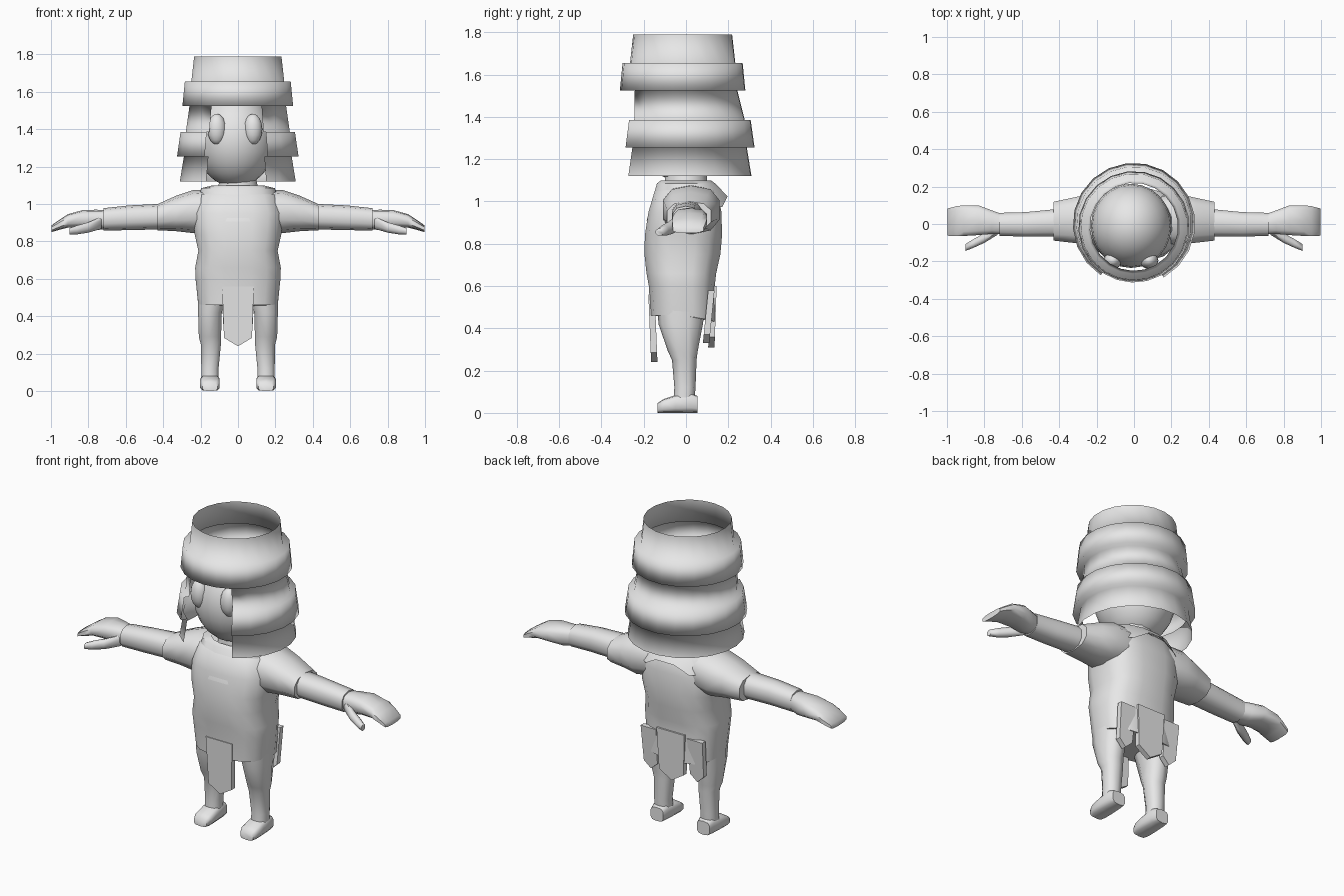
import bpy, bmesh, math
from mathutils import Vector

cube = bpy.data.objects.get("Cube")
if cube:
    bpy.data.objects.remove(cube)

grey = bpy.data.materials.new("plain_grey")
grey.use_nodes = True
GREY = (0.8, 0.8, 0.8, 1)
grey.diffuse_color = GREY
grey.node_tree.nodes["Principled BSDF"].inputs["Base Color"].default_value = GREY


def finish(name, bm, mirror=False, angle=60, closed=True):
    """Turn a bmesh into a smooth grey object, mirrored across x if asked."""
    if closed:
        bmesh.ops.recalc_face_normals(bm, faces=bm.faces)
    mesh = bpy.data.meshes.new(name)
    bm.to_mesh(mesh)
    bm.free()
    mesh.materials.append(grey)
    ob = bpy.data.objects.new(name, mesh)
    bpy.context.collection.objects.link(ob)
    bpy.ops.object.select_all(action='DESELECT')
    ob.select_set(True)
    bpy.context.view_layer.objects.active = ob
    bpy.ops.object.shade_smooth_by_angle(angle=math.radians(angle))
    if mirror:
        ob.modifiers.new("Mirror", 'MIRROR').use_mirror_merge = False
    return ob


def loft(name, sections, axis='z', n=12, box=1.0, mirror=False, hem=None, cap=True, angle=60):
    """Skin rings of (x, y, z, half width, half depth) along an axis; hem bends the last ring."""
    u, v = {'z': ((1, 0, 0), (0, 1, 0)), 'x': ((0, 1, 0), (0, 0, 1)),
            'y': ((1, 0, 0), (0, 0, 1))}[axis]
    u, v = Vector(u), Vector(v)
    bm = bmesh.new()
    rings = []
    for k, (x, y, z, a, b) in enumerate(sections):
        ring = []
        for i in range(n):
            t = math.tau * (i + 0.5) / n
            c, s = math.cos(t), math.sin(t)
            p = Vector((x, y, z)) + u * a * math.copysign(abs(c) ** box, c) \
                + v * b * math.copysign(abs(s) ** box, s)
            if hem and k == len(sections) - 1:
                p.z += hem(t)
            ring.append(bm.verts.new(p))
        rings.append(ring)
    for r, q in zip(rings, rings[1:]):
        for i in range(n):
            j = (i + 1) % n
            bm.faces.new((r[i], r[j], q[j], q[i]))
    if cap:
        bm.faces.new(rings[0])
        bm.faces.new(rings[-1])
    return finish(name, bm, mirror, angle)


def ball(name, centre, size, mirror_x=None, seg=24):
    """Ellipsoid, with a second copy at another x when given."""
    bm = bmesh.new()
    for x in [centre[0]] + ([mirror_x] if mirror_x is not None else []):
        new = bmesh.ops.create_uvsphere(bm, u_segments=seg, v_segments=seg // 2, radius=1)["verts"]
        bmesh.ops.scale(bm, vec=size, verts=new)
        bmesh.ops.translate(bm, vec=(x, centre[1], centre[2]), verts=new)
    return finish(name, bm, angle=180)


def flap(name, x0, x1, top, shoulder, tip, y_top, y_bottom, mirror=False):
    """Hanging cloth strip with a pointed end."""
    bm = bmesh.new()
    mid = (x0 + x1) / 2
    w = (x1 - x0) * 0.06
    outline = [(x0, top), (x1, top), (x1 - w, shoulder), (mid, tip), (x0 + w, shoulder)]
    slope = (y_bottom - y_top) / (tip - top)
    face = bm.faces.new([bm.verts.new((x, y_top + slope * (z - top), z)) for x, z in outline])
    ext = bmesh.ops.extrude_face_region(bm, geom=[face])["geom"]
    inward = 0.03 if y_top < 0 else -0.03
    bmesh.ops.translate(bm, vec=(0, inward, 0),
                        verts=[g for g in ext if isinstance(g, bmesh.types.BMVert)])
    return finish(name, bm, mirror, 30)


# Tiered helmet: open top, stepped rings, window in the front of the lower tiers
profile = [(0.235, 1.79), (0.25, 1.655), (0.285, 1.655), (0.298, 1.525), (0.26, 1.525),
           (0.28, 1.385), (0.308, 1.385), (0.327, 1.255), (0.29, 1.255), (0.312, 1.12)]
LEFT, RIGHT, SIDES = math.radians(29), math.radians(33), 17
arc = math.tau - LEFT - RIGHT
angles = [LEFT + arc * i / SIDES for i in range(SIDES + 1)]
angles += [math.tau - RIGHT + (LEFT + RIGHT) * i / 4 for i in (1, 2, 3)]
bm = bmesh.new()
rows = [[bm.verts.new((r * math.sin(a), -r * math.cos(a) - (0.015 if z > 1.5 else 0), z))
         for a in angles] for r, z in profile]
count = len(angles)
for k in range(len(rows) - 1):
    for i in range(count):
        if k >= 4 and i >= SIDES:
            continue
        j = (i + 1) % count
        bm.faces.new((rows[k][i], rows[k + 1][i], rows[k + 1][j], rows[k][j]))
finish("helmet", bm, angle=180, closed=False)

# Head, eyes and neck
ball("head", (-0.015, -0.01, 1.345), (0.215, 0.225, 0.255))
ball("eyes", (-0.113, -0.195, 1.4), (0.05, 0.045, 0.083), mirror_x=0.08, seg=16)
loft("neck", [(0, 0, 1.14, 0.1, 0.1), (0, 0, 1.04, 0.12, 0.11)])

# Tunic body and shoulder mantle
loft("tunic", [(0, 0.01, 1.08, 0.13, 0.11), (0, 0, 1.05, 0.21, 0.15), (0, -0.005, 0.95, 0.245, 0.175),
               (0, -0.012, 0.84, 0.235, 0.185), (0, -0.017, 0.75, 0.215, 0.182),
               (0, -0.022, 0.66, 0.232, 0.167), (0, -0.02, 0.6, 0.23, 0.158),
               (0, -0.015, 0.46, 0.215, 0.155)],
     n=16, box=0.7, hem=lambda t: -0.03 * max(0, math.sin(t)))


def mantle_hem(t):
    """Rounded bib in front, two corners with a notch behind."""
    s, c = math.sin(t), abs(math.cos(t))
    return -0.07 * -s if s < 0 else (0.05 if c < 0.25 else 0)


loft("shoulder_mantle", [(0, 0.0, 1.1, 0.14, 0.12), (0, 0.0, 1.085, 0.2, 0.14),
                         (0, 0.005, 0.975, 0.235, 0.195)],
     n=16, box=0.85, hem=mantle_hem, cap=False, angle=50)

# Skirt flaps
flap("front_flap", -0.085, 0.085, 0.56, 0.285, 0.24, -0.178, -0.165)
flap("back_flap", -0.09, 0.09, 0.6, 0.36, 0.31, 0.145, 0.135)
flap("back_side_flap", 0.1, 0.2, 0.58, 0.37, 0.33, 0.135, 0.11, mirror=True)

# Arms in overlapping pieces: sleeve, forearm, hand, thumb
loft("sleeve", [(0.12, 0.02, 0.97, 0.13, 0.11), (0.24, 0.025, 0.96, 0.14, 0.115),
                (0.33, 0.02, 0.95, 0.125, 0.095), (0.43, 0.015, 0.93, 0.108, 0.07)],
     'x', n=10, box=0.8, mirror=True)
loft("forearm", [(0.36, 0.005, 0.935, 0.075, 0.065), (0.44, 0.005, 0.932, 0.075, 0.068),
                 (0.58, -0.002, 0.927, 0.068, 0.066), (0.72, -0.002, 0.918, 0.064, 0.06)],
     'x', n=10, box=0.8, mirror=True)
loft("hand", [(0.7, -0.002, 0.918, 0.055, 0.05), (0.76, 0.01, 0.915, 0.065, 0.055),
              (0.83, 0.02, 0.92, 0.082, 0.048), (0.91, 0.018, 0.91, 0.085, 0.036),
              (0.95, 0.015, 0.892, 0.083, 0.028), (0.998, 0.01, 0.868, 0.075, 0.018)],
     'x', n=10, box=0.7, mirror=True)
loft("thumb", [(0.73, -0.035, 0.9, 0.025, 0.035), (0.8, -0.075, 0.875, 0.028, 0.03),
               (0.86, -0.105, 0.862, 0.025, 0.026), (0.9, -0.125, 0.855, 0.02, 0.018)],
     'x', n=8, mirror=True)

# Legs and feet
loft("leg", [(0.13, -0.02, 0.56, 0.09, 0.12), (0.15, -0.025, 0.42, 0.066, 0.105),
             (0.15, -0.015, 0.29, 0.062, 0.07), (0.145, -0.008, 0.25, 0.056, 0.058),
             (0.15, -0.005, 0.12, 0.048, 0.05), (0.15, -0.01, 0.05, 0.048, 0.05)],
     n=10, box=0.85, mirror=True)
loft("foot", [(0.15, 0.055, 0.04, 0.042, 0.04), (0.15, 0.02, 0.048, 0.05, 0.048),
              (0.15, -0.05, 0.042, 0.054, 0.042), (0.15, -0.105, 0.033, 0.054, 0.033),
              (0.15, -0.135, 0.023, 0.042, 0.023)],
     'y', n=10, box=0.6, mirror=True)
